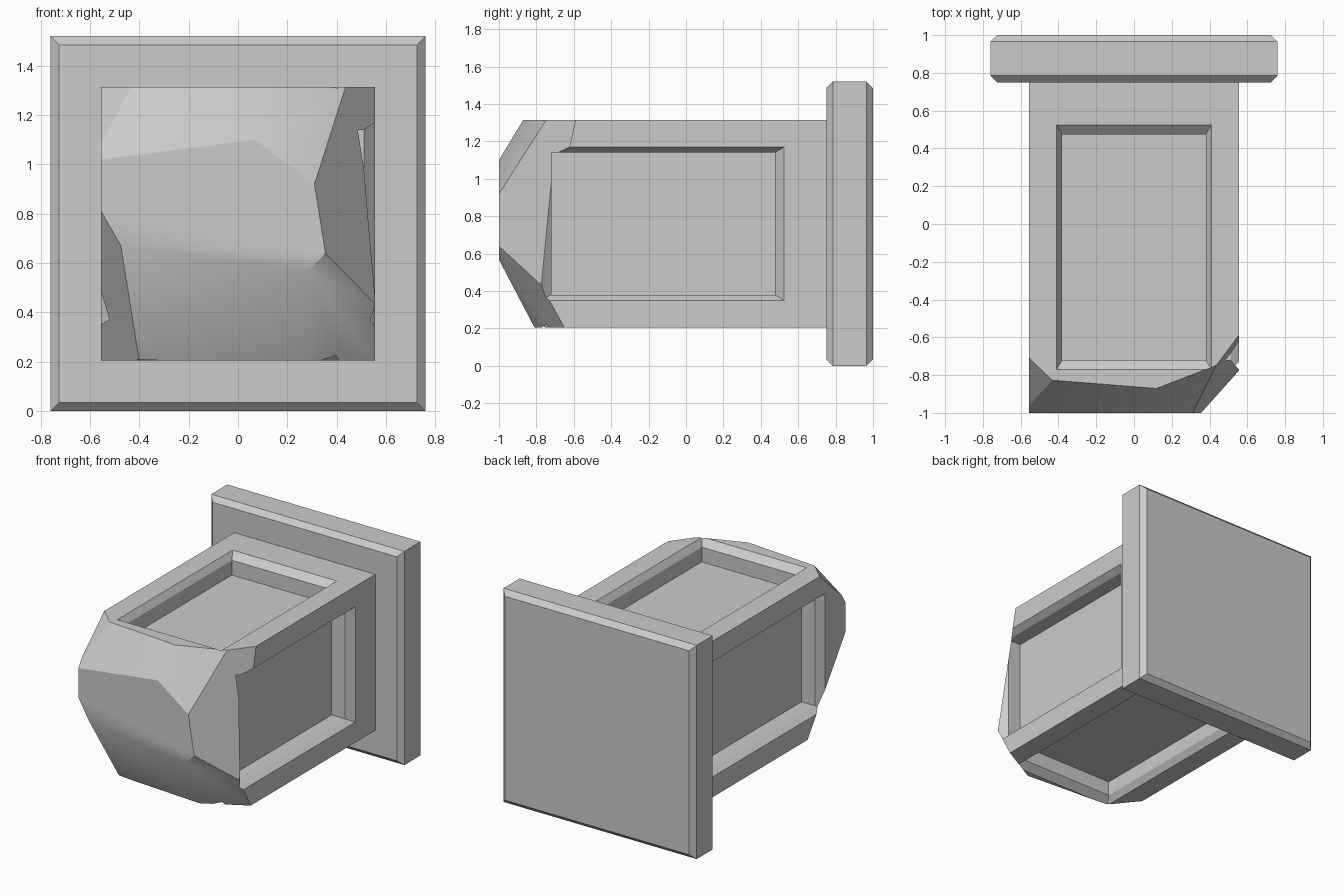
import bpy, bmesh, math
from mathutils import Vector, Matrix

if "Cube" in bpy.data.objects:
    bpy.data.objects.remove(bpy.data.objects["Cube"])

ZC = 0.76      # height of the shaft axis
HALF = 0.555   # half width of the shaft


def add_rings(bm, rings):
    """Closed solid made from a stack of four-point rings."""
    loops = [[bm.verts.new(p) for p in ring] for ring in rings]
    faces = [bm.faces.new(loops[0]), bm.faces.new(loops[-1])]
    for a, b in zip(loops, loops[1:]):
        for i in range(4):
            j = (i + 1) % 4
            faces.append(bm.faces.new((a[i], a[j], b[j], b[i])))
    bmesh.ops.recalc_face_normals(bm, faces=faces)


def make_object(name, bm):
    mesh = bpy.data.meshes.new(name)
    bm.to_mesh(mesh)
    bm.free()
    obj = bpy.data.objects.new(name, mesh)
    bpy.context.collection.objects.link(obj)
    return obj


def square(y, h):
    return [(-h, y, ZC - h), (h, y, ZC - h), (h, y, ZC + h), (-h, y, ZC + h)]


# Back plate with chamfered rims
bm = bmesh.new()
add_rings(bm, [square(0.75, 0.725), square(0.785, 0.76),
               square(0.965, 0.76), square(1.0, 0.725)])
make_object("back_plate", bm)

# Square shaft, its front end chipped by flat cuts
bm = bmesh.new()
add_rings(bm, [square(-1.0, HALF), square(0.75, HALF)])
cuts = [  # slope in x, slope in z, point on the cut
    (-0.079, 0.62, (0.07, -1.0, 1.10)),      # top
    (0.386, 0.515, (0.07, -1.0, 1.10)),      # upper right
    (1.33, 0.213, (0.31, -1.0, 0.92)),       # right
    (0.547, -0.553, (0.355, -1.0, 0.64)),    # lower right
    (-0.07, -0.52, (0.0, -1.0, 0.606)),      # bottom
    (-1.236, -0.706, (-0.475, -1.0, 0.67)),  # lower left
    (-0.957, 1.087, (-0.44, -0.82, 1.315)),  # upper left
]
for a, b, point in cuts:
    geom = bm.verts[:] + bm.edges[:] + bm.faces[:]
    cut = bmesh.ops.bisect_plane(bm, geom=geom, dist=1e-5, plane_co=point,
                                 plane_no=Vector((a, -1, b)).normalized(),
                                 clear_outer=True)
    edges = [e for e in cut["geom_cut"] if isinstance(e, bmesh.types.BMEdge)]
    bmesh.ops.edgeloop_fill(bm, edges=edges)
bmesh.ops.recalc_face_normals(bm, faces=bm.faces[:])
shaft = make_object("shaft", bm)

# Recessed panels with chamfered rims on the four long sides
bm = bmesh.new()
for k in range(4):
    turn = Matrix.Translation((0, 0, ZC)) @ Matrix.Rotation(k * math.pi / 2, 4, 'Y')
    rings = []
    for h, w, y0, y1 in [(0.405, 0.38, -0.72, 0.475), (0.51, 0.38, -0.72, 0.475),
                         (HALF, 0.41, -0.77, 0.525), (0.62, 0.41, -0.77, 0.525)]:
        rings.append([turn @ Vector(p) for p in
                      ((-w, y0, h), (w, y0, h), (w, y1, h), (-w, y1, h))])
    add_rings(bm, rings)
cutter = make_object("panel_cutter", bm)
cutter.hide_render = True

mod = shaft.modifiers.new("panels", 'BOOLEAN')
mod.operation = 'DIFFERENCE'
mod.solver = 'EXACT'
mod.object = cutter
bpy.ops.object.select_all(action='DESELECT')
bpy.context.view_layer.objects.active = shaft
shaft.select_set(True)
bpy.ops.object.modifier_apply(modifier=mod.name)
bpy.data.objects.remove(cutter)
bpy.ops.object.shade_smooth_by_angle(angle=math.radians(30))
